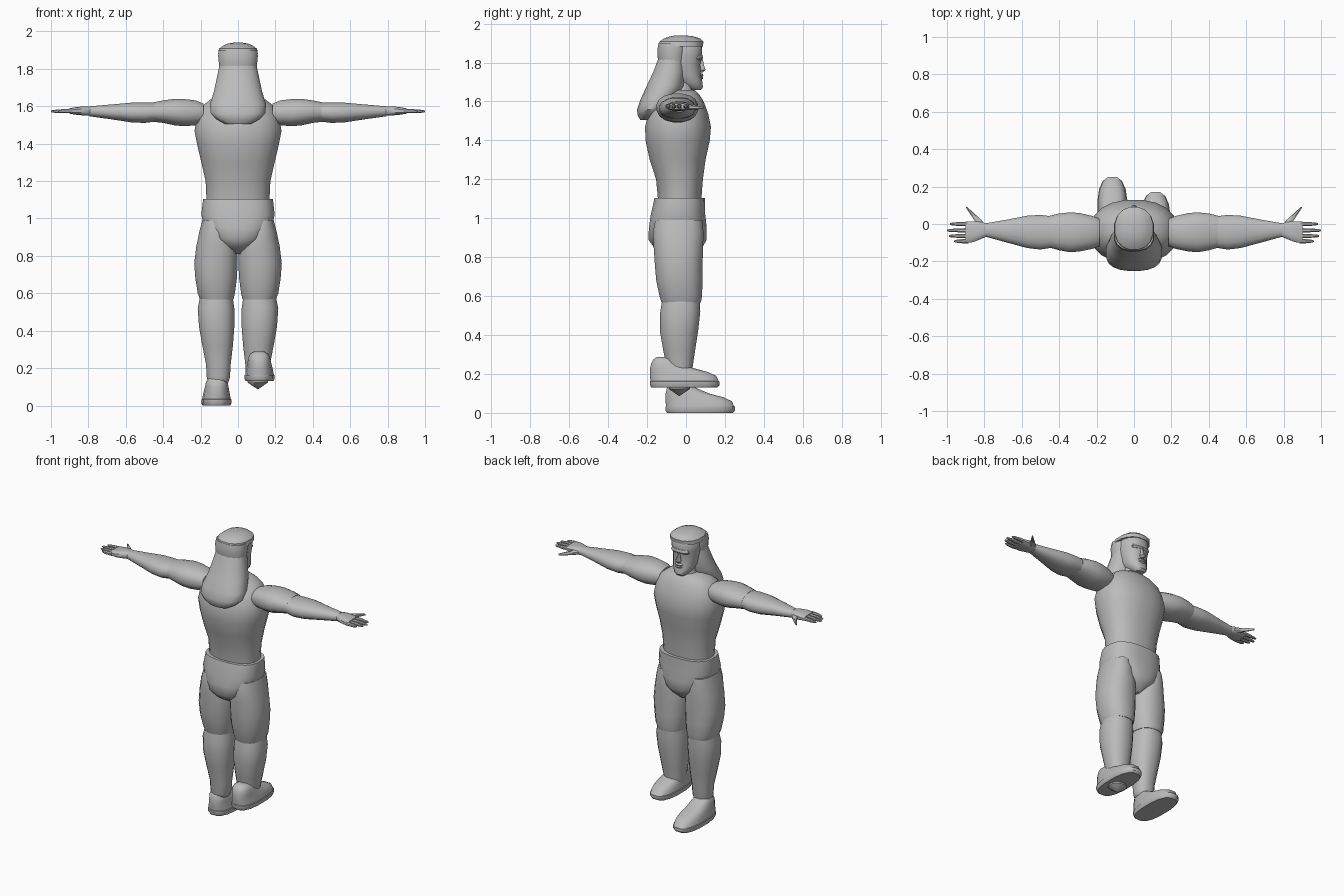
import bpy, bmesh, math

grey = bpy.data.materials.new("plain grey")
grey.diffuse_color = (0.5, 0.5, 0.5, 1)


def loft(name, rings, axis='z', n=16, p=2.3, side=1, angle=40):
    """Skin rounded rings. Each ring is (t, a0, a1, b0, b1): its place on the
    axis and its bounds in the two other directions. side=-1 mirrors x."""
    bm = bmesh.new()
    loops = []
    for t, a0, a1, b0, b1 in rings:
        loop = []
        for i in range(n):
            c = math.cos(2 * math.pi * (i + .5) / n)
            s = math.sin(2 * math.pi * (i + .5) / n)
            a = (a0 + a1) / 2 + (a1 - a0) / 2 * math.copysign(abs(c) ** (2 / p), c)
            b = (b0 + b1) / 2 + (b1 - b0) / 2 * math.copysign(abs(s) ** (2 / p), s)
            x, y, z = {'z': (a, b, t), 'x': (t, a, b), 'y': (a, t, b)}[axis]
            loop.append(bm.verts.new((side * x, y, z)))
        loops.append(loop)
    for l0, l1 in zip(loops, loops[1:]):
        for i in range(n):
            j = (i + 1) % n
            bm.faces.new((l0[i], l0[j], l1[j], l1[i]))
    bm.faces.new(loops[0])
    bm.faces.new(loops[-1])
    bmesh.ops.recalc_face_normals(bm, faces=bm.faces)
    me = bpy.data.meshes.new(name)
    bm.to_mesh(me)
    bm.free()
    me.materials.append(grey)
    ob = bpy.data.objects.new(name, me)
    bpy.context.collection.objects.link(ob)
    bpy.ops.object.select_all(action='DESELECT')
    ob.select_set(True)
    bpy.context.view_layer.objects.active = ob
    bpy.ops.object.shade_smooth_by_angle(angle=math.radians(angle))
    return ob


def sym(rings):
    """Rings centred on x = 0: (z, half width, y0, y1)."""
    return [(z, -w, w, y0, y1) for z, w, y0, y1 in rings]


# Trunk
loft("torso", sym([(1.095, .17, -.145, .08), (1.2, .175, -.155, .088),
                   (1.3, .198, -.188, .102), (1.4, .222, -.21, .124),
                   (1.47, .235, -.212, .13), (1.54, .222, -.195, .115),
                   (1.6, .195, -.16, .092), (1.635, .15, -.13, .07),
                   (1.66, .09, -.1, .045)]), n=20)
loft("pelvis", sym([(.81, .03, -.1, .04), (.85, .085, -.165, .085),
                    (.89, .14, -.195, .108), (.95, .18, -.192, .108),
                    (1.02, .198, -.182, .1), (1.105, .188, -.163, .1)]), n=20, p=2.6)
loft("neck", sym([(1.6, .085, -.1, .05), (1.66, .062, -.085, .035),
                  (1.73, .06, -.08, .04)]))

# Head and face
loft("head", sym([(1.658, .03, .02, .075), (1.672, .046, .0, .088),
                  (1.7, .066, -.05, .085), (1.735, .077, -.08, .078),
                  (1.79, .085, -.1, .074), (1.83, .09, -.11, .083),
                  (1.89, .092, -.12, .084), (1.92, .07, -.1, .06)]))
loft("nose", sym([(1.75, .012, .06, .088), (1.762, .018, .06, .102),
                  (1.785, .011, .06, .094), (1.825, .008, .06, .085)]), n=8)
loft("mouth", sym([(1.712, .018, .06, .083), (1.72, .028, .05, .089),
                   (1.727, .022, .05, .085), (1.735, .03, .05, .09),
                   (1.744, .018, .06, .084)]), n=10)
loft("brow", sym([(1.812, .06, .03, .08), (1.823, .068, .03, .089),
                  (1.84, .06, .03, .085)]), n=12)

# Hair: top cap, back of the head, long fall
loft("hair_cap", sym([(1.883, .108, -.145, .088), (1.908, .103, -.138, .092),
                      (1.925, .08, -.112, .072), (1.935, .055, -.08, .035),
                      (1.94, .025, -.05, -.005)]))
loft("hair_back", sym([(1.79, .1, -.14, .0), (1.83, .104, -.148, .008),
                       (1.87, .108, -.148, .014), (1.9, .104, -.142, .014)]))
loft("hair_fall", sym([(1.505, .07, -.235, -.16), (1.53, .115, -.25, -.13),
                       (1.56, .147, -.252, -.1), (1.61, .152, -.235, -.05),
                       (1.68, .13, -.203, -.005), (1.75, .115, -.17, .0),
                       (1.82, .1, -.143, .002)]), n=20)

for side, label in ((1, "right"), (-1, "left")):
    # Arms and hands
    loft("upper_arm_" + label, [(.185, -.12, .03, 1.51, 1.615),
                                (.225, -.135, .045, 1.497, 1.632),
                                (.29, -.148, .06, 1.492, 1.64),
                                (.34, -.153, .064, 1.497, 1.641),
                                (.4, -.142, .058, 1.51, 1.632),
                                (.45, -.128, .045, 1.516, 1.622)], 'x', side=side)
    loft("forearm_" + label, [(.42, -.125, .04, 1.52, 1.62),
                              (.5, -.138, .05, 1.51, 1.62),
                              (.57, -.13, .046, 1.513, 1.62),
                              (.68, -.1, .024, 1.53, 1.61),
                              (.795, -.068, .004, 1.546, 1.6)], 'x', side=side)
    loft("palm_" + label, [(.78, -.064, .0, 1.55, 1.597),
                           (.815, -.08, .012, 1.55, 1.6),
                           (.86, -.098, .016, 1.553, 1.597),
                           (.9, -.104, .014, 1.56, 1.59)],
         'x', n=12, p=3, side=side)
    for finger, y, tip in (("index", .0, .985), ("middle", -.034, 1.0),
                           ("ring", -.064, .99), ("little", -.092, .962)):
        loft(finger + "_finger_" + label,
             [(.885, y - .013, y + .013, 1.562, 1.588),
              (.94, y - .011, y + .011, 1.563, 1.585),
              (tip - .012, y - .008, y + .008, 1.565, 1.581),
              (tip, y - .004, y + .004, 1.569, 1.577)], 'x', n=8, side=side)
    loft("thumb_" + label, [(-.015, .79, .84, 1.555, 1.588),
                            (.02, .812, .855, 1.556, 1.585),
                            (.055, .852, .878, 1.558, 1.58),
                            (.09, .89, .9, 1.562, 1.574)], 'y', n=8, side=side)

    # Legs; the shin ends in a point inside or below the shoe
    loft("thigh_" + label, [(.568, .022, .205, -.128, .078),
                            (.6, .015, .217, -.138, .085),
                            (.68, .004, .23, -.155, .086),
                            (.76, .0, .236, -.162, .087),
                            (.85, .002, .225, -.168, .09),
                            (.93, .03, .208, -.172, .092),
                            (.99, .06, .192, -.16, .085)], side=side)
    loft("shin_" + label, [(.088, .103, .109, -.038, -.032),
                           (.122, .052, .16, -.088, .02),
                           (.15, .042, .168, -.094, .026),
                           (.22, .038, .172, -.098, .033),
                           (.32, .026, .192, -.118, .048),
                           (.42, .018, .21, -.136, .064),
                           (.52, .018, .217, -.134, .075),
                           (.6, .03, .2, -.12, .074)], side=side)
    # Shoes; the one at +x sits higher and further back
    dy, dz = (-.08, .13) if side == 1 else (0, 0)
    shoe = [(0, .04, .19, -.1, .243), (.012, .034, .197, -.108, .254),
            (.032, .034, .197, -.108, .254), (.034, .038, .193, -.105, .25),
            (.06, .042, .188, -.108, .238), (.08, .046, .183, -.108, .195),
            (.1, .05, .178, -.106, .12), (.125, .055, .172, -.1, .06),
            (.145, .064, .163, -.088, .025), (.158, .085, .14, -.07, -.01)]
    loft("shoe_" + label, [(z + dz, a, b, y0 + dy, y1 + dy)
                           for z, a, b, y0, y1 in shoe], p=2.6, side=side)
